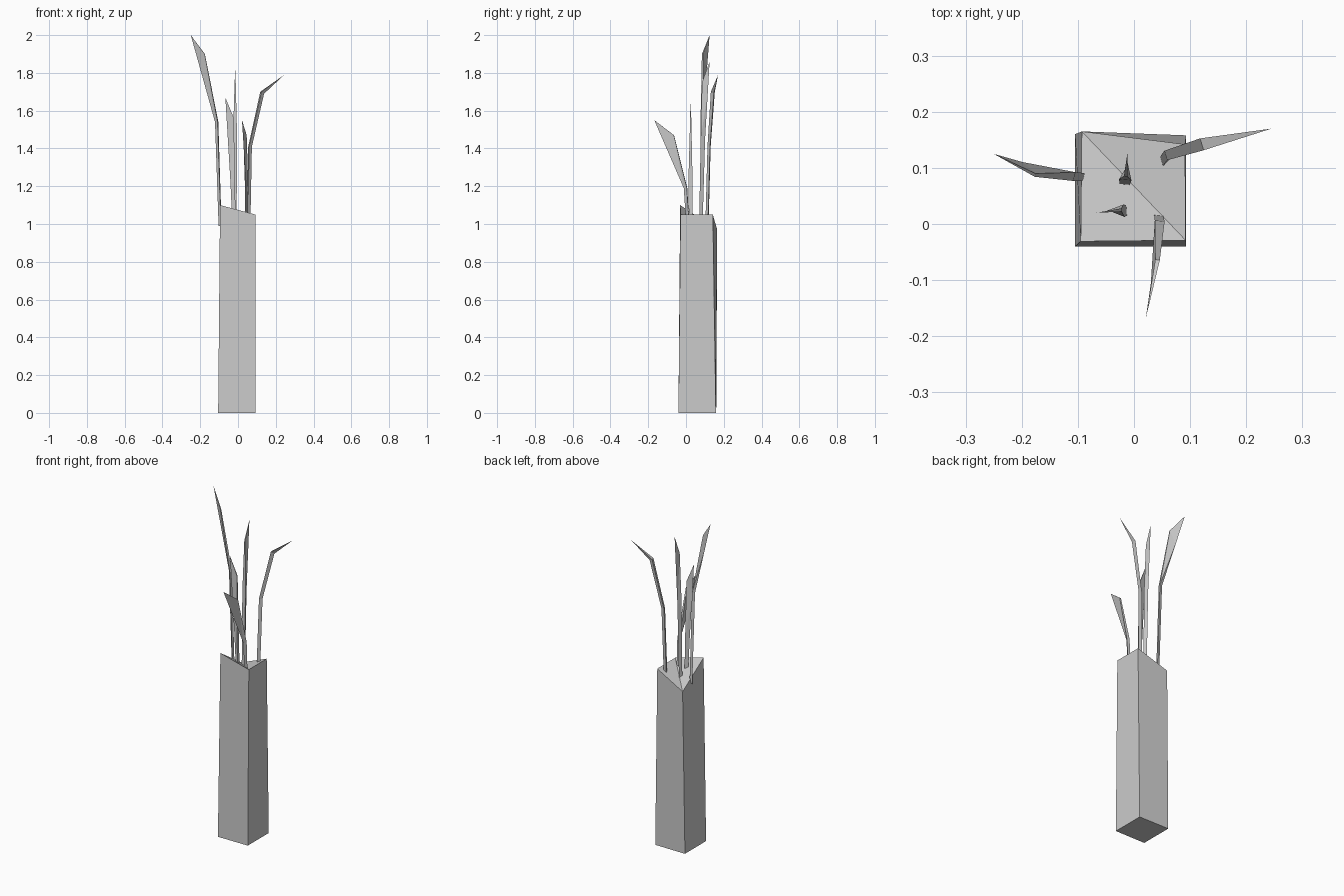
import bpy
from mathutils import Vector

if "Cube" in bpy.data.objects:
    bpy.data.objects.remove(bpy.data.objects["Cube"])


def make_object(name, verts, faces):
    mesh = bpy.data.meshes.new(name)
    mesh.from_pydata([tuple(v) for v in verts], [], faces)
    mesh.update()
    obj = bpy.data.objects.new(name, mesh)
    bpy.context.collection.objects.link(obj)
    return obj


# Square post with a crooked, folded top
bottom = [(-0.105, -0.04, 0), (0.093, -0.04, 0), (0.093, 0.158, 0), (-0.105, 0.16, 0)]
top = [(-0.095, -0.031, 1.10), (0.092, -0.029, 1.05), (0.091, 0.142, 1.05), (-0.093, 0.165, 0.97)]
sides = [(i, (i + 1) % 4, (i + 1) % 4 + 4, i + 4) for i in range(4)]
make_object("post", bottom + top, [(3, 2, 1, 0), (4, 5, 7), (5, 6, 7)] + sides)


def ring(center, lean, radius):
    """Triangular stem section with one corner pointing in the lean direction."""
    side = Vector((-lean.y, lean.x, 0))
    c = Vector(center)
    return [c + lean * radius, c - lean * radius * 0.6 + side * radius * 0.8,
            c - lean * radius * 0.6 - side * radius * 0.8]


def blade(name, base, kink, bulge, tip, r_base, r_kink, width=0.003, depth=None):
    """Stem, kink, bulging shoulder and pointed tip."""
    tip, bulge = Vector(tip), Vector(bulge)
    lean = tip - Vector(base)
    lean.z = 0
    lean.normalize()
    side = Vector((-lean.y, lean.x, 0))
    low, mid = ring(base, lean, r_base), ring(kink, lean, r_kink)
    # The outer edge runs straight to the tip unless a depth bends it
    outer = mid[0].lerp(tip, 0.6) if depth is None else bulge + lean * depth + Vector((0, 0, -0.01))
    high = [outer, bulge + side * width, bulge - side * width]
    verts = low + mid + high + [tip]
    faces = [(2, 1, 0)]
    for i in range(3):
        j = (i + 1) % 3
        for k in (0, 3):
            a, b, c, d = i + k, j + k, j + k + 3, i + k + 3
            faces += [(a, b, c), (a, c, d)]
        faces.append((i + 6, j + 6, 9))
    make_object(name, verts, faces)


# Five leaning grass blades growing from the top
blade("grass_left", (-0.094, 0.085, 0.99), (-0.112, 0.086, 1.54),
      (-0.176, 0.087, 1.90), (-0.25, 0.125, 2.0), 0.009, 0.010)
blade("grass_right", (0.055, 0.113, 1.0), (0.063, 0.124, 1.41),
      (0.121, 0.142, 1.70), (0.245, 0.17, 1.79), 0.011, 0.011, 0.011, 0.018)
blade("grass_middle", (-0.016, 0.077, 1.0), (-0.015, 0.087, 1.45),
      (-0.015, 0.085, 1.75), (-0.012, 0.125, 1.86), 0.011, 0.014)
blade("grass_inner", (-0.019, 0.024, 1.0), (-0.026, 0.023, 1.22),
      (-0.022, 0.025, 1.56), (-0.067, 0.02, 1.67), 0.011, 0.014)
blade("grass_front", (0.043, 0.011, 1.0), (0.045, -0.001, 1.19),
      (0.042, -0.064, 1.47), (0.021, -0.168, 1.55), 0.010, 0.011, 0.004)
